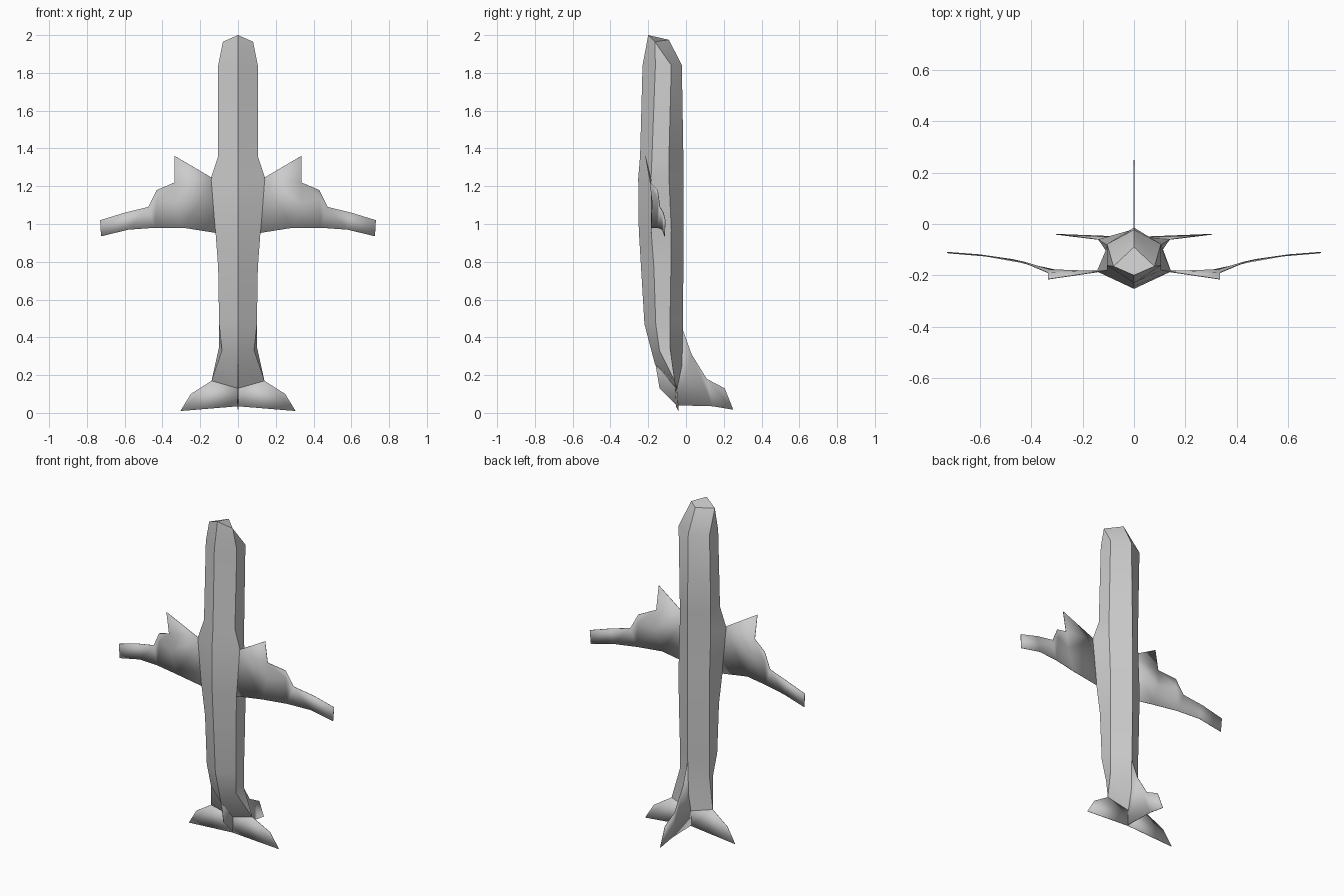
import bpy
import bmesh

cube = bpy.data.objects.get("Cube")
if cube:
    bpy.data.objects.remove(cube, do_unlink=True)

grey = bpy.data.materials.new("light_grey")
grey.use_nodes = True
grey.diffuse_color = (0.6, 0.6, 0.6, 1)
grey.node_tree.nodes["Principled BSDF"].inputs["Base Color"].default_value = (0.6, 0.6, 0.6, 1)


def finish(bm, name, sheet=False, mirror=False):
    """Turn a bmesh into a named grey object; sheets get a hair of thickness."""
    bmesh.ops.remove_doubles(bm, verts=bm.verts, dist=0.0005)
    bmesh.ops.recalc_face_normals(bm, faces=bm.faces)
    mesh = bpy.data.meshes.new(name)
    bm.to_mesh(mesh)
    bm.free()
    mesh.materials.append(grey)
    obj = bpy.data.objects.new(name, mesh)
    bpy.context.collection.objects.link(obj)
    if mirror:
        obj.scale.x = 1
        obj.modifiers.new("Mirror", 'MIRROR').use_mirror_merge = False
    if sheet:
        solid = obj.modifiers.new("Thickness", 'SOLIDIFY')
        solid.thickness = 0.003
        solid.offset = 0
    bpy.ops.object.select_all(action='DESELECT')
    obj.select_set(True)
    bpy.context.view_layer.objects.active = obj
    bpy.ops.object.shade_smooth_by_angle(angle=0.52)
    return obj


def sheet(name, points, faces, mirror=True):
    """Thin surface from lettered corner points; each word is one face."""
    bm = bmesh.new()
    verts = {key: bm.verts.new(co) for key, co in points.items()}
    for word in faces.split():
        bm.faces.new([verts[key] for key in word])
    return finish(bm, name, True, mirror)


# Fuselage: six-sided sections (height, half width, belly, lower side, upper side, spine)
stations = [
    (1.84, 0.105, -0.23, -0.162, -0.078, -0.022),
    (1.36, 0.105, -0.243, -0.180, -0.09, -0.014),
    (1.24, 0.145, -0.253, -0.185, -0.09, -0.014),
    (0.97, 0.120, -0.25, -0.185, -0.078, -0.014),
    (0.77, 0.105, -0.238, -0.170, -0.08, -0.014),
    (0.47, 0.100, -0.22, -0.160, -0.085, -0.016),
]


def ring(belly, low, up, spine):
    flip = lambda p: (-p[0], p[1], p[2])
    return [belly, low, up, spine, flip(up), flip(low)]


nose_side = (0.08, -0.165, 1.965)
tail_side = (0.14, -0.06, 0.17)
rings = [ring((0, -0.2, 2), nose_side, nose_side, (0, -0.09, 1.975))]
for z, w, belly, low, up, spine in stations:
    rings.append(ring((0, belly, z), (w, low, z), (min(w, 0.105), up, z), (0, spine, z)))
rings.append(ring((0, -0.165, 0.26), (0.085, -0.14, 0.33), (0.1, -0.085, 0.35), (0, -0.02, 0.25)))
rings.append(ring((0, -0.052, 0.13), tail_side, tail_side, (0, -0.046, 0.13)))

bm = bmesh.new()
loops = [[bm.verts.new(p) for p in r] for r in rings]
for a, b in zip(loops, loops[1:]):
    for i in range(6):
        j = (i + 1) % 6
        bm.faces.new((a[i], a[j], b[j], b[i]))
bm.faces.new(loops[0])
bm.faces.new(loops[-1])
bmesh.ops.remove_doubles(bm, verts=bm.verts, dist=0.0005)
finish(bm, "fuselage")

# Wings with pointed engine fronts on the leading edge
sheet("wings", {
    "A": (0.13, -0.185, 1.24), "B": (0.335, -0.215, 1.36), "C": (0.335, -0.19, 1.22),
    "D": (0.33, -0.178, 1.11), "E": (0.43, -0.15, 1.18), "F": (0.475, -0.138, 1.09),
    "G": (0.43, -0.148, 1.13), "H": (0.60, -0.12, 1.06), "I": (0.73, -0.11, 1.02),
    "J": (0.725, -0.113, 0.935), "K": (0.58, -0.125, 0.97), "L": (0.44, -0.15, 0.98),
    "M": (0.29, -0.183, 0.98), "N": (0.10, -0.183, 0.95),
}, "ABC ACD ADMN CEG CGD EFG DGLM GFL FHKL HIJK")

# Horizontal tail
sheet("tailplane", {
    "A": (0, -0.05, 0.13), "B": tail_side, "C": (0.25, -0.045, 0.10),
    "D": (0.305, -0.04, 0.01), "E": (0, -0.052, 0.035),
}, "ABE BCDE")

# Upright fin, running on below the tail as a small keel
sheet("tail_fin", {
    "A": (0, -0.02, 0.45), "B": (0, 0.03, 0.31), "C": (0, 0.11, 0.18),
    "D": (0, 0.205, 0.13), "E": (0, 0.25, 0.017), "F": (0, 0.14, 0.035),
    "G": (0, -0.05, 0.04), "H": (0, -0.14, 0.13), "I": (0, -0.162, 0.26),
}, "ABG BCFG CDEF AGHI", False)
